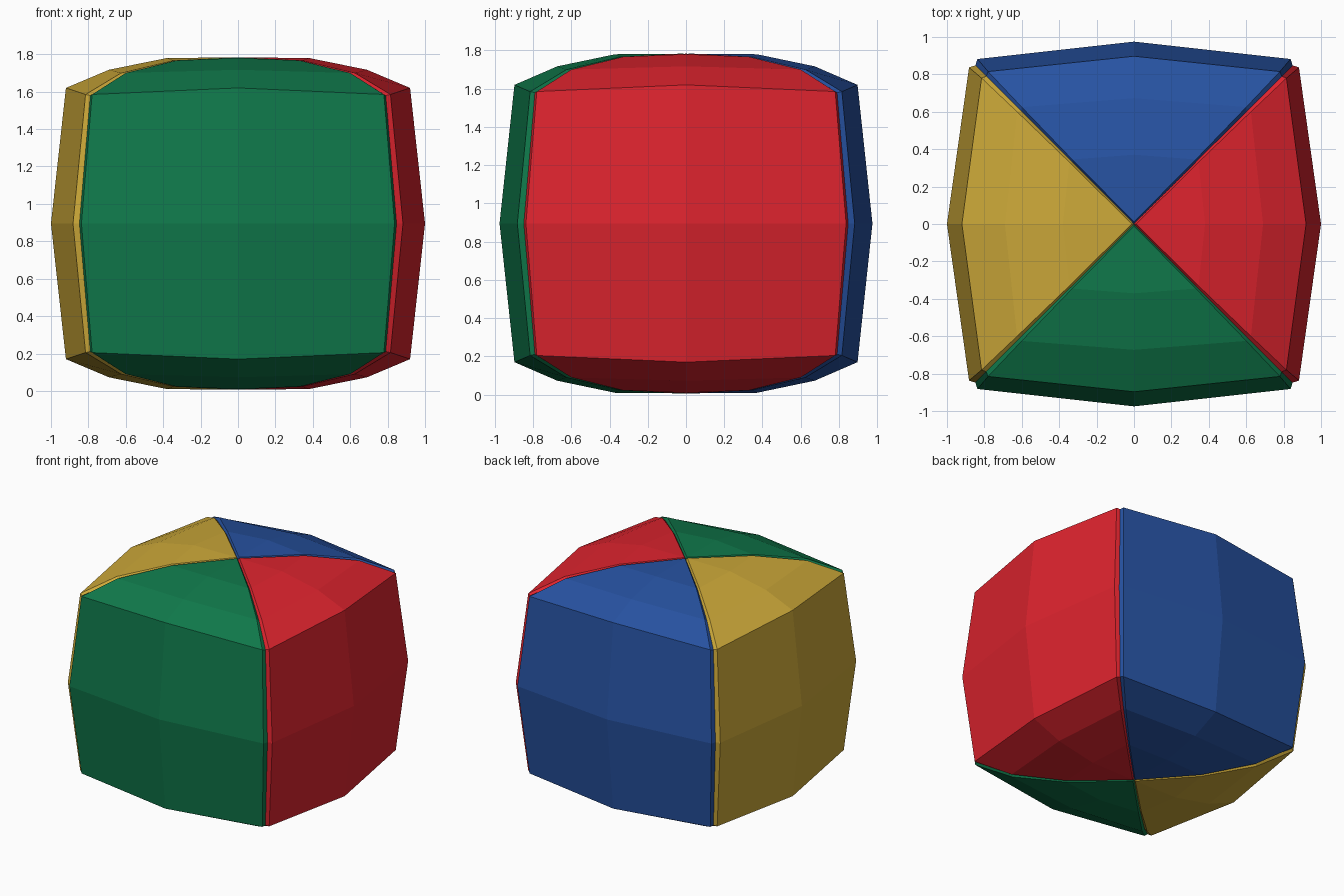
import bpy, bmesh, math
from mathutils import Matrix

if "Cube" in bpy.data.objects:
    bpy.data.objects.remove(bpy.data.objects["Cube"])

CZ = 0.895  # height of the middle row

# Upper half rows: (middle reach, middle height, edge reach, edge half width,
#                   edge height, groove offset, groove height)
UPPER = [
    (0.38, 0.885, 0.345, 0.330, 0.872, 0.330, 0.858),
    (0.69, 0.822, 0.625, 0.600, 0.805, 0.603, 0.790),
    (0.92, 0.725, 0.815, 0.780, 0.690, 0.790, 0.684),
]
MIDDLE = (1.00, 0.0, 0.882, 0.837, 0.0, 0.848, 0.0)
TIP_REACH, TIP_Z, TIP_GROOVE_Z = 0.012, 0.888, 0.872


def lower(r):
    return (r[0], -r[1], r[2], r[3], -r[4], r[5], -r[6])


def make_panel(name, angle, squash, color):
    bm = bmesh.new()

    def vert(d, w, z):
        return bm.verts.new((d, w, z + CZ))

    # Each row runs across the panel: groove, edge, middle, edge, groove
    def row(r):
        md, mz, ed, ew, ez, g, gz = r
        return [vert(g, -g, gz), vert(ed, -ew, ez), vert(md * squash, 0, mz),
                vert(ed, ew, ez), vert(g, g, gz)]

    rows = [row(r) for r in UPPER + [MIDDLE] + [lower(r) for r in reversed(UPPER)]]
    for a, b in zip(rows, rows[1:]):
        for i in range(4):
            bm.faces.new((a[i], b[i], b[i + 1], a[i + 1]))

    # Pointed ends where the four panels meet
    for r, s in ((rows[0], 1), (rows[-1], -1)):
        tip = vert(TIP_REACH, 0, s * TIP_Z)
        deep = vert(0, 0, s * TIP_GROOVE_Z)
        for f in ((tip, r[1], r[2]), (tip, r[2], r[3]),
                  (deep, r[0], r[1], tip), (deep, tip, r[3], r[4])):
            bm.faces.new(f if s > 0 else f[::-1])

    bm.transform(Matrix.Rotation(angle, 4, 'Z'))
    mesh = bpy.data.meshes.new(name)
    bm.to_mesh(mesh)
    bm.free()
    mat = bpy.data.materials.new(name + "_color")
    mat.diffuse_color = color
    mat.use_nodes = True
    mat.node_tree.nodes["Principled BSDF"].inputs["Base Color"].default_value = mat.diffuse_color
    mesh.materials.append(mat)
    bpy.context.collection.objects.link(bpy.data.objects.new(name, mesh))


# Four panels around the vertical axis; front and back are slightly flatter
make_panel("right_panel", 0, 1.0, (0.72, 0.017, 0.027, 1))
make_panel("back_panel", math.pi / 2, 0.975, (0.02, 0.085, 0.36, 1))
make_panel("left_panel", math.pi, 1.0, (0.60, 0.39, 0.04, 1))
make_panel("front_panel", -math.pi / 2, 0.975, (0.005, 0.19, 0.07, 1))
